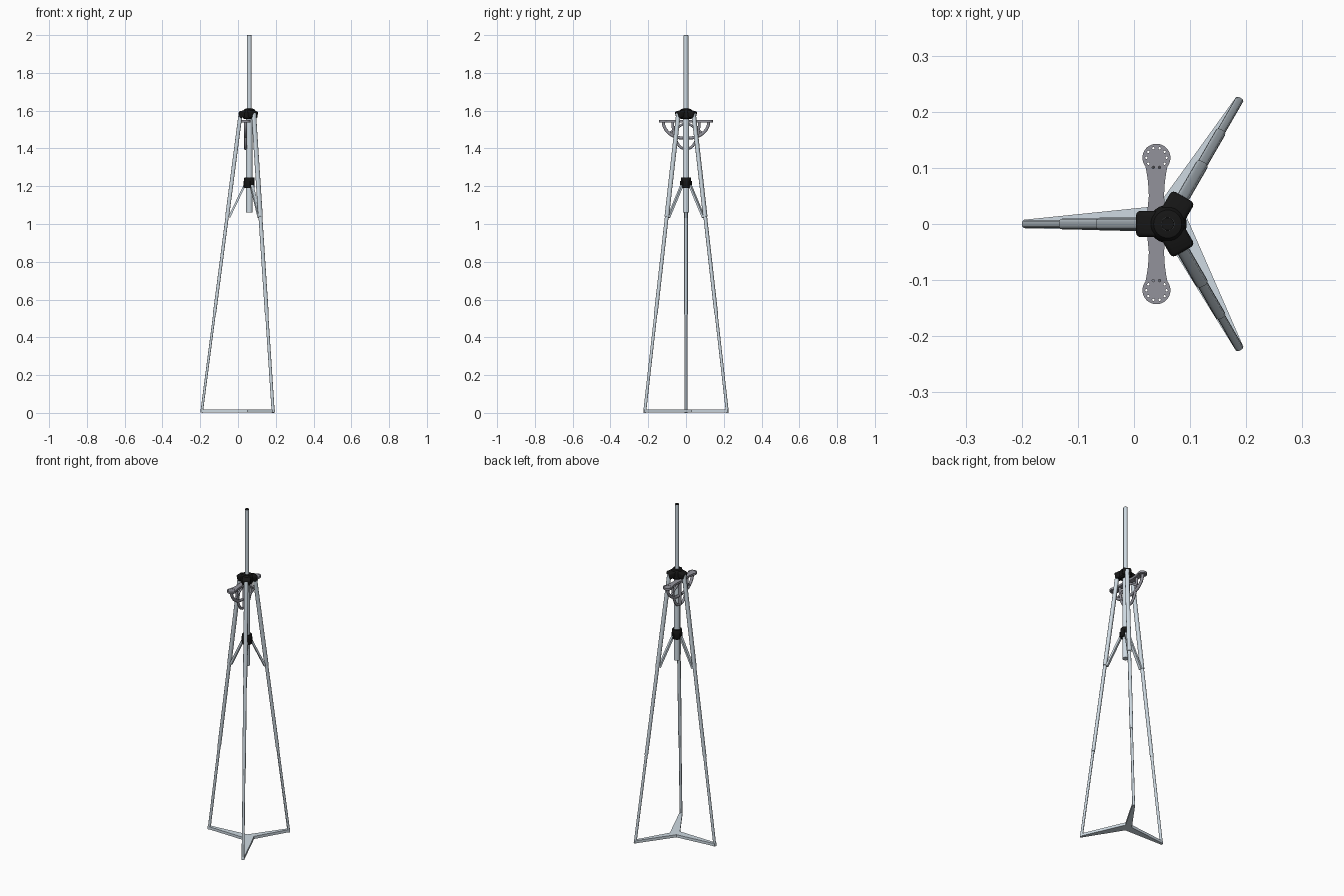
import bpy, bmesh, math
from mathutils import Vector, Matrix

if "Cube" in bpy.data.objects:
    bpy.data.objects.remove(bpy.data.objects["Cube"])

CX = 0.06                                   # column axis
BX = 0.04                                   # bracket plane
ANGLES = [math.pi, math.pi / 3, -math.pi / 3]


def material(name, rgb):
    m = bpy.data.materials.new(name)
    m.diffuse_color = (*rgb, 1)
    m.use_nodes = True
    m.node_tree.nodes["Principled BSDF"].inputs["Base Color"].default_value = m.diffuse_color
    return m


black = material("black_plastic", (0.008, 0.008, 0.008))
steel = material("pale_steel", (0.62, 0.70, 0.76))
iron = material("grey_iron", (0.29, 0.29, 0.33))


def finish(name, bm, mat):
    bmesh.ops.recalc_face_normals(bm, faces=bm.faces[:])
    me = bpy.data.meshes.new(name)
    bm.to_mesh(me)
    bm.free()
    me.materials.append(mat)
    ob = bpy.data.objects.new(name, me)
    bpy.context.collection.objects.link(ob)
    bpy.ops.object.select_all(action='DESELECT')
    ob.select_set(True)
    bpy.context.view_layer.objects.active = ob
    bpy.ops.object.shade_smooth_by_angle(angle=math.radians(35))


def lathe(name, prof, mat, seg=32):
    # revolve (radius, height) points around the column axis
    bm = bmesh.new()
    rings = [[bm.verts.new((CX + r * math.cos(2 * math.pi * i / seg),
                            r * math.sin(2 * math.pi * i / seg), z)) for i in range(seg)]
             for r, z in prof]
    for p, q in zip(rings, rings[1:]):
        for i in range(seg):
            j = (i + 1) % seg
            bm.faces.new((p[i], p[j], q[j], q[i]))
    bm.faces.new(rings[0])
    bm.faces.new(rings[-1])
    finish(name, bm, mat)


def bar(name, a, b, w, t, mat, bevel=0.0, ends=False):
    # bar from a to b; w is its sideways width, t its thickness
    d = (b - a).normalized()
    side = Vector((0, 0, 1)).cross(d).normalized()
    rot = Matrix((side, d.cross(side), d)).transposed().to_4x4()
    bm = bmesh.new()
    bmesh.ops.create_cube(bm, size=1, matrix=Matrix.Translation((a + b) / 2) @ rot
                          @ Matrix.Diagonal((w, t, (b - a).length, 1)))
    if bevel:
        edges = [e for e in bm.edges if ends
                 or abs((e.verts[1].co - e.verts[0].co).normalized().dot(d)) > 0.9]
        bmesh.ops.bevel(bm, geom=edges, offset=bevel, segments=3, profile=0.5,
                        affect='EDGES')
    finish(name, bm, mat)


def new_curve(name, dims, mat):
    cu = bpy.data.curves.new(name, 'CURVE')
    cu.dimensions = dims
    cu.materials.append(mat)
    ob = bpy.data.objects.new(name, cu)
    bpy.context.collection.objects.link(ob)
    return ob, cu


def add_spline(cu, pts):
    sp = cu.splines.new('POLY')
    sp.points.add(len(pts) - 1)
    for p, co in zip(sp.points, pts):
        p.co = (*co, 1)
    return sp


def plate(name, outlines, z, half_thick, mat):
    # flat filled plate; outlines after the first become holes
    ob, cu = new_curve(name, '2D', mat)
    cu.fill_mode = 'BOTH'
    cu.extrude = half_thick
    for pts in outlines:
        sp = add_spline(cu, [(x, y, 0) for x, y in pts])
        sp.use_cyclic_u = True
        sp.use_smooth = False
    ob.location.z = z


def rib(name, pts, r):
    # round rod along (y, z) points in the bracket plane
    ob, cu = new_curve(name, '3D', iron)
    cu.bevel_depth = r
    cu.bevel_resolution = 3
    cu.use_fill_caps = True
    add_spline(cu, [(BX, y, z) for y, z in pts])


def polar(a, r, z):
    return Vector((CX + r * math.cos(a), r * math.sin(a), z))


def leg_r(z):
    return 0.047 + 0.206 * (1.58 - z) / 1.58


# central column: thin inner pole in a wider sleeve, with a black plug on top
lathe("inner_pole", [(0.012, 1.2), (0.012, 1.998)], steel)
lathe("pole_plug", [(0.0115, 1.996), (0.0115, 1.999), (0.011, 2.0)], black)
lathe("outer_tube", [(0.017, 1.06), (0.017, 1.57)], steel)

# top hub and sliding collar
lathe("hub_body", [(0.028, 1.555), (0.034, 1.562), (0.034, 1.588), (0.030, 1.602),
                   (0.025, 1.609), (0.016, 1.611)], black)
lathe("collar", [(0.025, 1.19), (0.027, 1.193), (0.027, 1.244), (0.025, 1.247)], black)

# three telescopic legs with hub sockets and braces
for i, a in enumerate(ANGLES, 1):
    bar(f"hub_arm_{i}", polar(a, 0.01, 1.588), polar(a, 0.054, 1.577),
        0.047, 0.036, black, 0.008, True)
    for part, z0, z1, w in [("upper", 1.585, 1.04, 0.023), ("middle", 1.06, 0.52, 0.019),
                            ("lower", 0.54, 0.001, 0.015)]:
        bar(f"leg_{i}_{part}", polar(a, leg_r(z0), z0), polar(a, leg_r(z1), z1),
            w, w * 0.9, steel, w * 0.33)
    bar(f"collar_lug_{i}", polar(a, 0.015, 1.21), polar(a, 0.030, 1.21),
        0.022, 0.036, black, 0.002, True)
    bar(f"brace_{i}", polar(a, 0.024, 1.207), polar(a, 0.107, 1.035), 0.017, 0.011, steel)

# floor spreader: three arms with narrow square tips, and the corners between them
star = []
corners = [[(0.05, -0.014)], [(0.098, 0.003), (0.085, 0.03)], [(0.042, 0.032)]]
for a, corner in zip([math.pi, -math.pi / 3, math.pi / 3], corners):
    tip = polar(a, 0.257, 0)
    n = Vector((-math.sin(a), math.cos(a), 0)) * 0.0075
    star += [(tip - n).xy[:], (tip + n).xy[:]] + corner
plate("floor_spreader", [star], 0.011, 0.008, steel)

# hanging bracket: dumbbell plate with pierced round ends
half = [(0.020, 0.0), (0.016, 0.025), (0.0135, 0.05), (0.015, 0.075), (0.018, 0.095)]
half += [(0.025 * math.cos(t), 0.118 + 0.025 * math.sin(t))
         for t in [math.radians(-38 + k * 128 / 12) for k in range(13)]]
quarter = [(BX + w, y) for w, y in half]
upper = quarter + [(2 * BX - x, y) for x, y in quarter[-2::-1]]
outline = upper + [(x, -y) for x, y in upper[-2:0:-1]]
holes = []
for s in (1, -1):
    for k in range(10):
        t = 2 * math.pi * k / 10
        cx, cy = BX + 0.018 * math.cos(t), s * 0.118 + 0.018 * math.sin(t)
        holes.append([(cx + 0.0022 * math.cos(u * math.pi / 4),
                       cy + 0.0022 * math.sin(u * math.pi / 4)) for u in range(8)])
plate("bracket_plate", [outline] + holes, 1.544, 0.006, iron)

# curved ribs and stem under the bracket plate
arc = [math.radians(9 * k) for k in range(11)]
for s, side in ((1, "back"), (-1, "front")):
    rib(f"outer_rib_{side}", [(s * (0.015 + 0.105 * math.cos(t)), 1.54 - 0.085 * math.sin(t))
                              for t in arc], 0.0085)
    rib(f"inner_rib_{side}", [(s * (0.01 + 0.06 * math.cos(t)), 1.538 - 0.138 * math.sin(t))
                              for t in arc], 0.0075)
    rib(f"diagonal_rib_{side}", [(s * 0.015, 1.53), (s * 0.088, 1.482)], 0.006)
rib("bracket_stem", [(0, 1.54), (0, 1.395)], 0.009)
